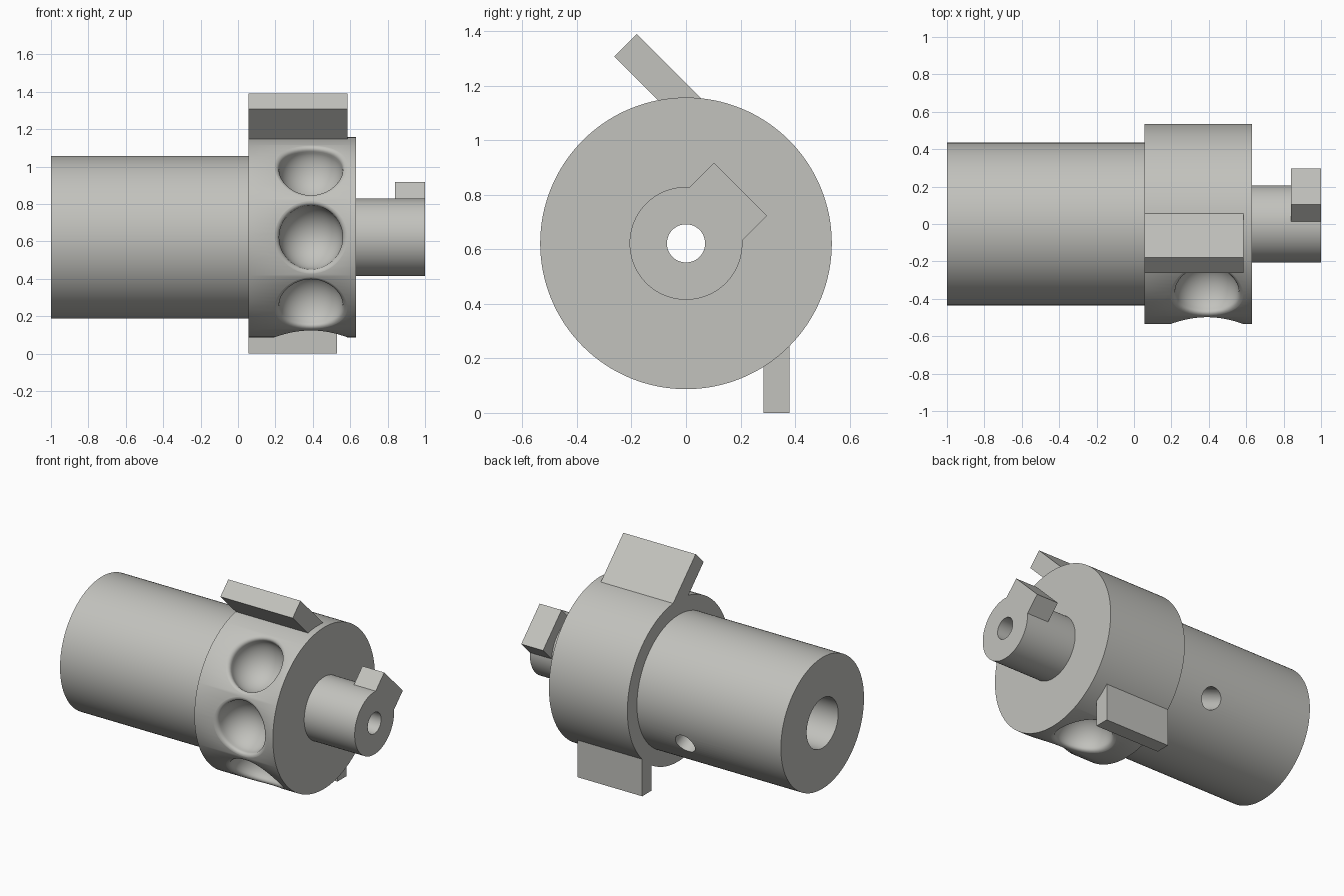
import bpy, bmesh, math
from mathutils import Vector, Matrix

if "Cube" in bpy.data.objects:
    bpy.data.objects.remove(bpy.data.objects["Cube"])

AXIS_Z = 0.622          # height of the main axis
COLLAR_R = 0.535

grey = bpy.data.materials.new("light_grey")
grey.diffuse_color = (0.54, 0.54, 0.51, 1)
grey.use_nodes = True
grey.node_tree.nodes["Principled BSDF"].inputs["Base Color"].default_value = grey.diffuse_color


def finish(name, bm):
    bmesh.ops.remove_doubles(bm, verts=bm.verts, dist=1e-5)
    bmesh.ops.recalc_face_normals(bm, faces=bm.faces)
    mesh = bpy.data.meshes.new(name)
    bm.to_mesh(mesh)
    bm.free()
    obj = bpy.data.objects.new(name, mesh)
    bpy.context.collection.objects.link(obj)
    mesh.materials.append(grey)
    return obj


def lathe(name, profile, place, segments):
    """Revolve a closed (radius, height) profile; place(r, angle, h) gives the point."""
    bm = bmesh.new()
    rings = [[bm.verts.new(place(r, math.tau * i / segments, h)) for i in range(segments)]
             for r, h in profile]
    for k, ring in enumerate(rings):
        nxt = rings[(k + 1) % len(rings)]
        for i in range(segments):
            j = (i + 1) % segments
            bm.faces.new((ring[i], ring[j], nxt[j], nxt[i]))
    bmesh.ops.remove_doubles(bm, verts=bm.verts, dist=1e-5)
    bmesh.ops.dissolve_degenerate(bm, edges=bm.edges, dist=1e-6)
    return finish(name, bm)


def radial(angle):
    """Outward direction, measured from the front (-y) towards the top."""
    a = math.radians(angle)
    return Vector((0, -math.cos(a), math.sin(a)))


def block(name, x0, x1, corners):
    """Extrude a (y, z) outline along x."""
    bm = bmesh.new()
    face = bm.faces.new([bm.verts.new((x0, y, z)) for y, z in corners])
    new = bmesh.ops.extrude_face_region(bm, geom=[face])["geom"]
    bmesh.ops.translate(bm, vec=(x1 - x0, 0, 0),
                        verts=[v for v in new if isinstance(v, bmesh.types.BMVert)])
    return finish(name, bm)


# Stepped hub: sleeve, collar, stub shaft, wide bore and narrow bore
hub = lathe("stepped_hub",
            [(0.165, -1), (0.435, -1), (0.435, 0.055), (COLLAR_R, 0.055), (COLLAR_R, 0.63),
             (0.207, 0.63), (0.207, 1), (0.07, 1), (0.07, 0.05), (0.165, 0.05)],
            lambda r, a, h: (h, r * math.cos(a), AXIS_Z + r * math.sin(a)), 128)

# Dimple cutter: half sphere with a rounded lip that follows the collar
BALL, LIP = 0.17, 0.03
BASE = COLLAR_R - LIP
dimple_profile = [(BALL * math.sin(math.pi / 2 * i / 14),
                   BASE - BALL * math.cos(math.pi / 2 * i / 14)) for i in range(15)]
dimple_profile += [(BALL + LIP - LIP * math.cos(math.radians(p)),
                    BASE + LIP * math.sin(math.radians(p))) for p in (20, 40, 60, 76)]
dimple_profile += [(0.206, 0.5385), (0.22, 0.62), (0, 0.62)]


def dimple_place(angle):
    out, side = radial(angle), radial(angle + 90)

    def place(r, a, h):
        t = r * math.sin(a)
        weight = min(1, max(0, (h - BASE + BALL) / BALL)) ** 2
        h += (math.sqrt(COLLAR_R ** 2 - t * t) - COLLAR_R) * weight
        return Vector((0.39 + r * math.cos(a), 0, AXIS_Z)) + side * t + out * h
    return place


cutters = [lathe("dimple_cutter", dimple_profile, dimple_place(a), 48)
           for a in (45, 0, -45, -90)]

# Set screw hole through one wall of the sleeve
out, side = radial(205), radial(295)
cutters.append(lathe("screw_hole_cutter", [(0, 0.1), (0.07, 0.1), (0.07, 0.6), (0, 0.6)],
                     lambda r, a, h: Vector((-0.27 + r * math.cos(a), 0, AXIS_Z))
                     + side * r * math.sin(a) + out * h, 40))

bpy.context.view_layer.objects.active = hub
for cutter in cutters:
    cutter.hide_render = True
    mod = hub.modifiers.new("cut", 'BOOLEAN')
    mod.operation = 'DIFFERENCE'
    mod.solver = 'EXACT'
    mod.object = cutter
    bpy.ops.object.modifier_apply(modifier=mod.name)
for cutter in cutters:
    bpy.data.objects.remove(cutter)

bpy.ops.object.select_all(action='DESELECT')
hub.select_set(True)
bpy.ops.object.shade_smooth_by_angle(angle=math.radians(32))

# Slanted upper vane, upright lower vane and diagonal shaft key
block("upper_vane", 0.055, 0.585, [(-0.18, 1.39), (-0.263, 1.307), (-0.013, 1.057), (0.07, 1.14)])
block("lower_vane", 0.055, 0.53, [(0.285, 0), (0.38, 0), (0.38, 0.26), (0.285, 0.26)])
block("shaft_key", 0.84, 1.0, [(0.103, 0.918), (0.297, 0.724), (0.2, 0.627), (0.006, 0.821)])
